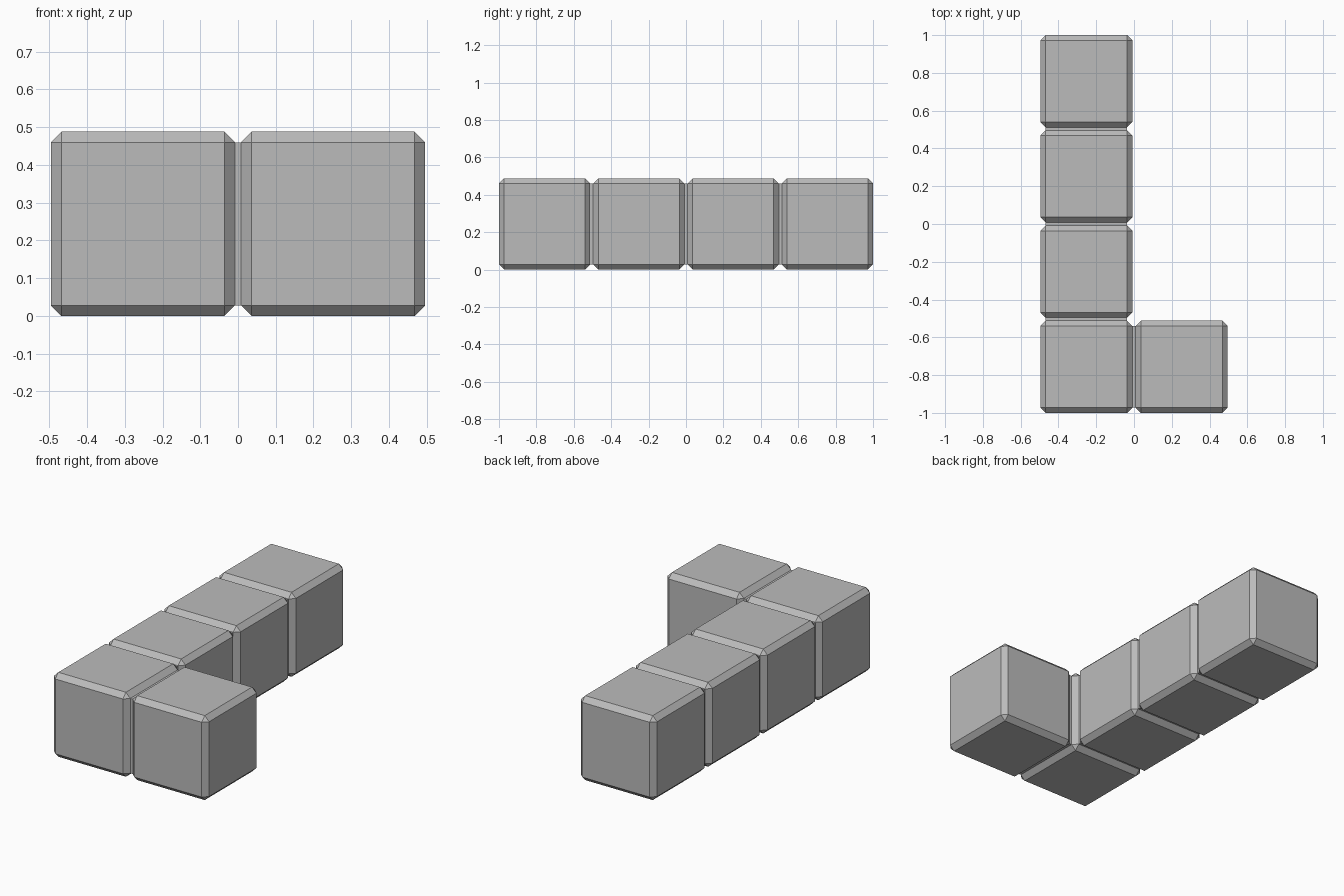
import bpy, bmesh
from mathutils import Vector

if "Cube" in bpy.data.objects:
    bpy.data.objects.remove(bpy.data.objects["Cube"], do_unlink=True)

SIZE, PITCH, BEVEL = 0.488, 0.504, 0.028

grey = bpy.data.materials.new("plain grey")
grey.use_nodes = True
colour = (0.5, 0.5, 0.5, 1)
grey.diffuse_color = colour
grey.node_tree.nodes["Principled BSDF"].inputs["Base Color"].default_value = colour


def box(name, centre, size, bevel=0):
    bm = bmesh.new()
    bmesh.ops.create_cube(bm, size=1)
    bmesh.ops.scale(bm, vec=size, verts=bm.verts)
    if bevel:
        bmesh.ops.bevel(bm, geom=bm.edges[:], offset=bevel, segments=1,
                        affect='EDGES', profile=0.5)
    mesh = bpy.data.meshes.new(name)
    bm.to_mesh(mesh)
    bm.free()
    mesh.materials.append(grey)
    obj = bpy.data.objects.new(name, mesh)
    obj.location = centre
    bpy.context.collection.objects.link(obj)


# Chamfered blocks: a row of four with a foot at the front
row = [Vector((-PITCH / 2, (i - 1.5) * PITCH, SIZE / 2)) for i in range(4)]
foot = Vector((PITCH / 2, row[0].y, SIZE / 2))
for i, centre in enumerate(row):
    box(f"row_block_{i + 1}", centre, (SIZE,) * 3, BEVEL)
box("foot_block", foot, (SIZE,) * 3, BEVEL)

# Thin bridges filling the gaps between neighbouring blocks
inner = SIZE - 2 * BEVEL
gap = PITCH - SIZE
for i in range(3):
    box(f"row_bridge_{i + 1}", (row[i] + row[i + 1]) / 2, (inner, gap, inner))
box("foot_bridge", (row[0] + foot) / 2, (gap, inner, inner))
